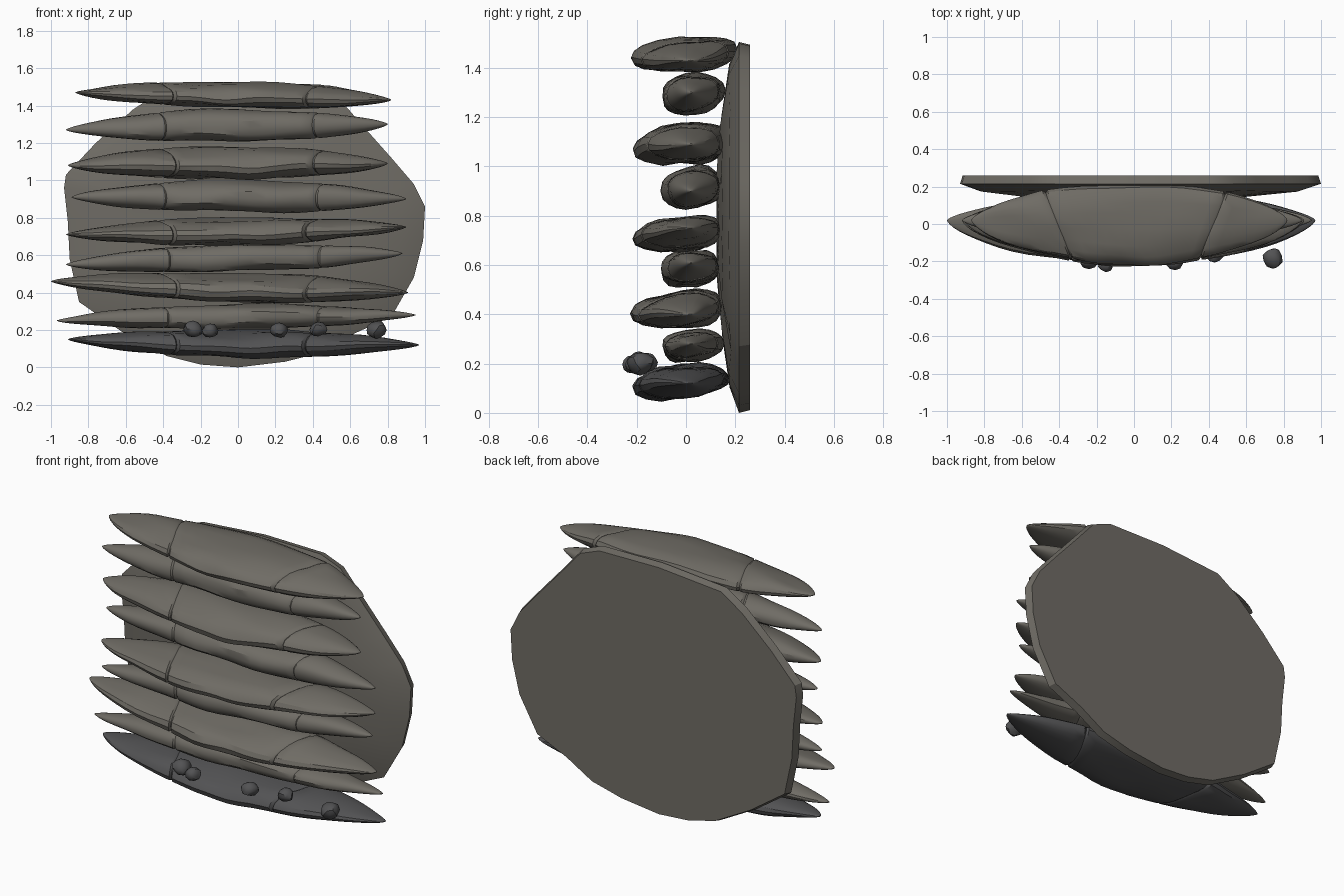
import bpy, bmesh, math, random
from mathutils import Vector, noise

if "Cube" in bpy.data.objects:
    bpy.data.objects.remove(bpy.data.objects["Cube"])

random.seed(4)


def material(name, color):
    m = bpy.data.materials.new(name)
    m.diffuse_color = (*color, 1)
    m.use_nodes = True
    m.node_tree.nodes["Principled BSDF"].inputs["Base Color"].default_value = m.diffuse_color
    return m


STONE = material("stone", (0.16, 0.15, 0.13))
DARK = material("damp_stone", (0.085, 0.085, 0.088))


def finish(bm, name, mat):
    bmesh.ops.recalc_face_normals(bm, faces=bm.faces)
    me = bpy.data.meshes.new(name)
    bm.to_mesh(me)
    bm.free()
    ob = bpy.data.objects.new(name, me)
    bpy.context.collection.objects.link(ob)
    me.materials.append(mat)
    bpy.ops.object.select_all(action='DESELECT')
    ob.select_set(True)
    bpy.context.view_layer.objects.active = ob
    bpy.ops.object.shade_smooth_by_angle(angle=math.radians(32))
    return ob


def loft(rings, start, end):
    bm = bmesh.new()
    loops = [[bm.verts.new(p) for p in r] for r in rings]
    n = len(loops[0])
    for a, b in zip(loops, loops[1:]):
        for i in range(n):
            bm.faces.new((a[i], a[(i + 1) % n], b[(i + 1) % n], b[i]))
    for loop, tip in ((loops[0], start), (loops[-1], end)):
        t = bm.verts.new(tip)
        for i in range(n):
            bm.faces.new((loop[i], loop[(i + 1) % n], t))
    return bm


def rock_slab(name, xl, zl, xr, zr, z0, z1, yf, yb, mat):
    """Lens-shaped slab with pointed ends and two slanted cracks."""
    n, y0 = 18, 0.02
    zm, h = (z0 + z1) / 2, (z1 - z0) / 2
    cracks = (-0.40 + random.uniform(-.015, .015), 0.44 + random.uniform(-.02, .02))
    stations = []
    for i in range(1, 34):
        u = math.sin((i / 34 - 0.5) * math.pi)
        x = -xl * u if u < 0 else xr * u
        x = abs(x) * (1 if u > 0 else -1)
        if all(abs(x - c) > 0.03 for c in cracks):
            stations.append((x, 1))
    for c in cracks:
        stations += [(c - .012, 1), (c, .91), (c + .012, 1)]
    stations.sort()
    seed = random.uniform(0, 50)
    rings = []
    for x, s in stations:
        u = abs(x / (xl if x < 0 else xr))
        w = (1 - u * u) ** 0.68
        zc = zm + ((zl if x < 0 else zr) - zm) * u ** 1.5
        slant = 0.4 * max(0, 1 - abs(abs(x) - 0.43) / 0.45) * (1 if x > 0 else -1)
        ring = []
        for k in range(n):
            a = 2 * math.pi * k / n
            c, sn = math.cos(a), math.sin(a)
            y = y0 + ((yb - y0) if c > 0 else (y0 - yf)) * abs(c) ** .9 * math.copysign(1, c) * w * s
            z = zc + h * math.copysign(abs(sn) ** 0.85, sn) * w * s + 0.08 * (y - y0) * w
            p = Vector((x + slant * y, y, z))
            q = Vector((x * 3 + seed, y * 9, z * 9))
            p.y += 0.018 * noise.noise(q) * w
            p.z += 0.018 * noise.noise(q + Vector((9, 7, 3))) * w
            ring.append(p)
        rings.append(ring)
    return finish(loft(rings, (xl, y0, zl), (xr, y0, zr)), name, mat)


# Stacked slabs: left tip, right tip, height range, front and back
slabs = [
    (-.87, 1.47, .82, 1.43, 1.39, 1.53, -.225, .21),
    (-.92, 1.27, .80, 1.30, 1.21, 1.38, -.10, .15),
    (-.91, 1.08, .80, 1.09, 1.01, 1.18, -.21, .17),
    (-.89, .91, .90, .90, .83, .995, -.10, .15),
    (-.92, .71, .90, .75, .66, .80, -.225, .15),
    (-.92, .55, .88, .61, .51, .66, -.10, .14),
    (-1.0, .46, .91, .40, .35, .50, -.225, .15),
    (-.97, .25, .95, .28, .21, .335, -.10, .15),
    (-.91, .15, .97, .12, .06, .20, -.22, .17),
]
for i, s in enumerate(slabs):
    rock_slab(f"rock_slab_{i + 1}", *s, DARK if i == 8 else STONE)

# Backing rock: irregular outline, flat behind and domed in front
outline = [(0, 0), (.25, .03), (.45, .08), (.62, .18), (.82, .27), (.94, .48), (.99, .68), (1.0, .86),
           (.94, .98), (.82, 1.12), (.66, 1.30), (.53, 1.45), (.40, 1.50), (0, 1.505), (-.42, 1.47),
           (-.56, 1.38), (-.76, 1.20), (-.92, 1.03), (-.93, .96), (-.91, .78), (-.90, .58),
           (-.85, .35), (-.62, .19), (-.38, .06), (-.2, .015)]
rings = []
for y, s in ((.26, .985), (.215, 1), (.175, .88), (.145, .6), (.13, .3)):
    ring = []
    for x, z in outline:
        j = noise.noise(Vector((x * 3, y * 8, z * 3))) * .012 if y < .2 else 0
        ring.append((x * s, y + j, .75 + (z - .75) * s))
    rings.append(ring)
finish(loft(rings, (0, .26, .4), (0, .125, .75)), "backing_rock", STONE)

# Pebbles on the lowest ledge
for i, (x, y, z, r) in enumerate([(-.24, -.19, .205, .052), (-.15, -.215, .197, .043),
                                  (.22, -.20, .20, .047), (.43, -.16, .205, .046), (.74, -.185, .20, .054)]):
    bm = bmesh.new()
    bmesh.ops.create_icosphere(bm, subdivisions=2, radius=r)
    for v in bm.verts:
        v.co *= 1 + .22 * noise.noise(v.co * 22 + Vector((i * 5, 0, 0)))
        v.co.z *= .85
        v.co += Vector((x, y, z))
    finish(bm, f"pebble_{i + 1}", DARK)
